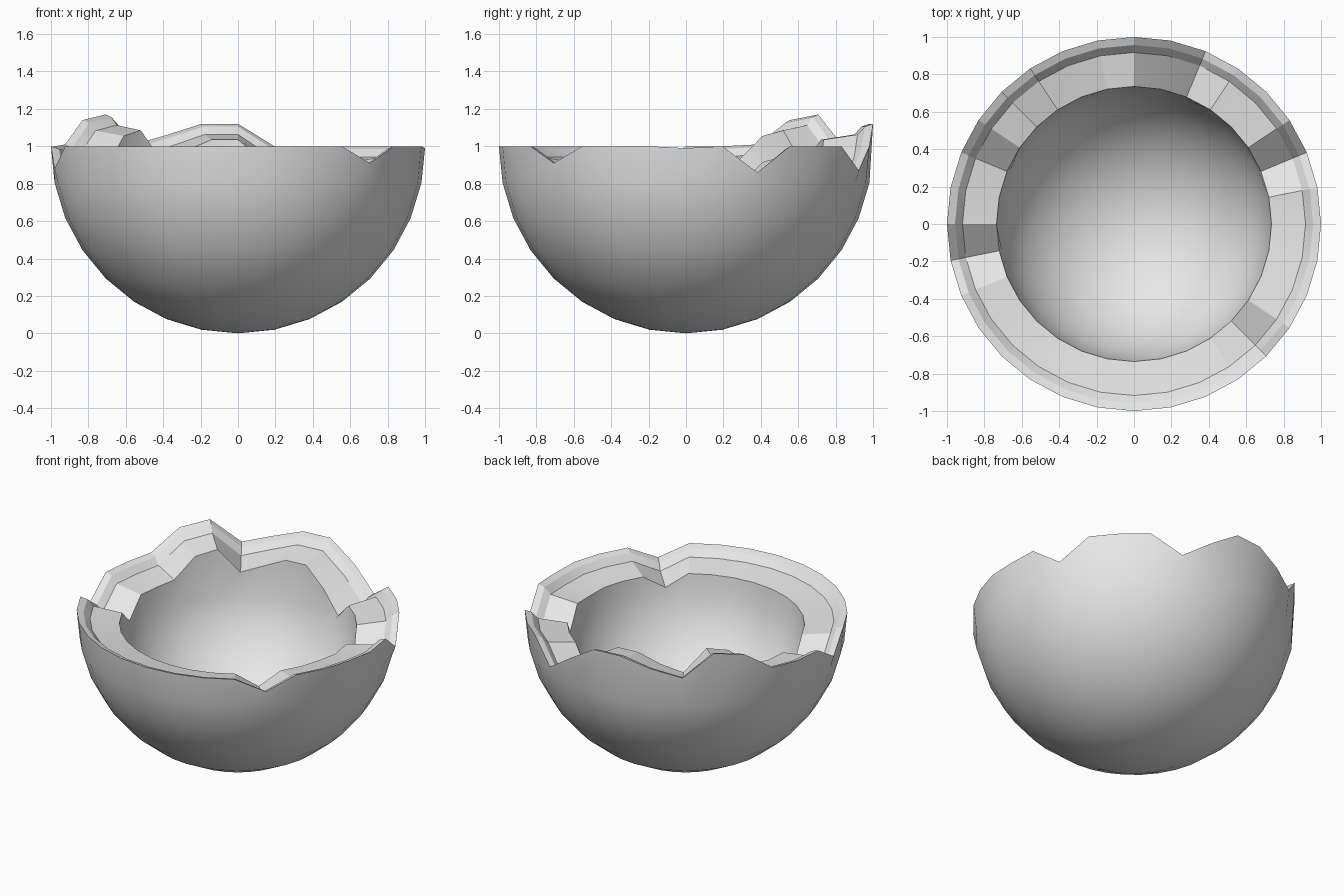
import bpy, bmesh, math

if "Cube" in bpy.data.objects:
    bpy.data.objects.remove(bpy.data.objects["Cube"])

SEG = 32
STEP = 2 * math.pi / SEG
INNER_R, INNER_Z = 0.735, 0.915

# Jagged rim: height change at each broken segment (index * 11.25 degrees)
RIM = {0: -0.01, 2: -0.14, 6: -0.13, 8: 0.12, 9: 0.12, 10: 0.06, 11: 0.01,
       12: 0.17, 13: 0.14, 14: 0.01, 17: -0.12, 28: -0.09}

bm = bmesh.new()


def ring(radius, z, jagged=False, low=-1.0):
    verts = []
    for i in range(SEG):
        dz = max(RIM.get(i, 0.0), low) if jagged else 0.0
        a = i * STEP
        verts.append(bm.verts.new((radius * math.cos(a), radius * math.sin(a), z + dz)))
    return verts


# Outer hemisphere from the bottom up
rings = []
for k in range(7, 0, -1):
    a = k * STEP
    rings.append(ring(math.cos(a), 1 - math.sin(a)))

# Broken rim: outer edge, bevelled lip, inner step and ledge
rings.append(ring(1.0, 1.0, True))
rings.append(ring(0.957, 0.985, True))
rings.append(ring(0.917, 0.943, True))
rings.append(ring(INNER_R, INNER_Z, True, -0.13))

# Inner bowl going back down
for k in range(1, 8):
    a = k * STEP
    rings.append(ring(INNER_R * math.cos(a), INNER_Z - INNER_R * math.sin(a)))

for lower, upper in zip(rings, rings[1:]):
    for i in range(SEG):
        j = (i + 1) % SEG
        bm.faces.new((lower[i], lower[j], upper[j], upper[i]))

# Poles
for loop, z in ((rings[0], 0.0), (rings[-1], INNER_Z - INNER_R)):
    pole = bm.verts.new((0, 0, z))
    for i in range(SEG):
        bm.faces.new((pole, loop[i], loop[(i + 1) % SEG]))

bmesh.ops.recalc_face_normals(bm, faces=bm.faces)
mesh = bpy.data.meshes.new("broken_bowl")
bm.to_mesh(mesh)
bm.free()

mat = bpy.data.materials.new("light grey")
mat.diffuse_color = (0.8, 0.8, 0.8, 1)
mat.use_nodes = True
mat.node_tree.nodes["Principled BSDF"].inputs["Base Color"].default_value = mat.diffuse_color
mesh.materials.append(mat)

bowl = bpy.data.objects.new("broken_bowl", mesh)
bpy.context.collection.objects.link(bowl)
bpy.context.view_layer.objects.active = bowl
bowl.select_set(True)
bpy.ops.object.shade_smooth_by_angle(angle=math.radians(18))
